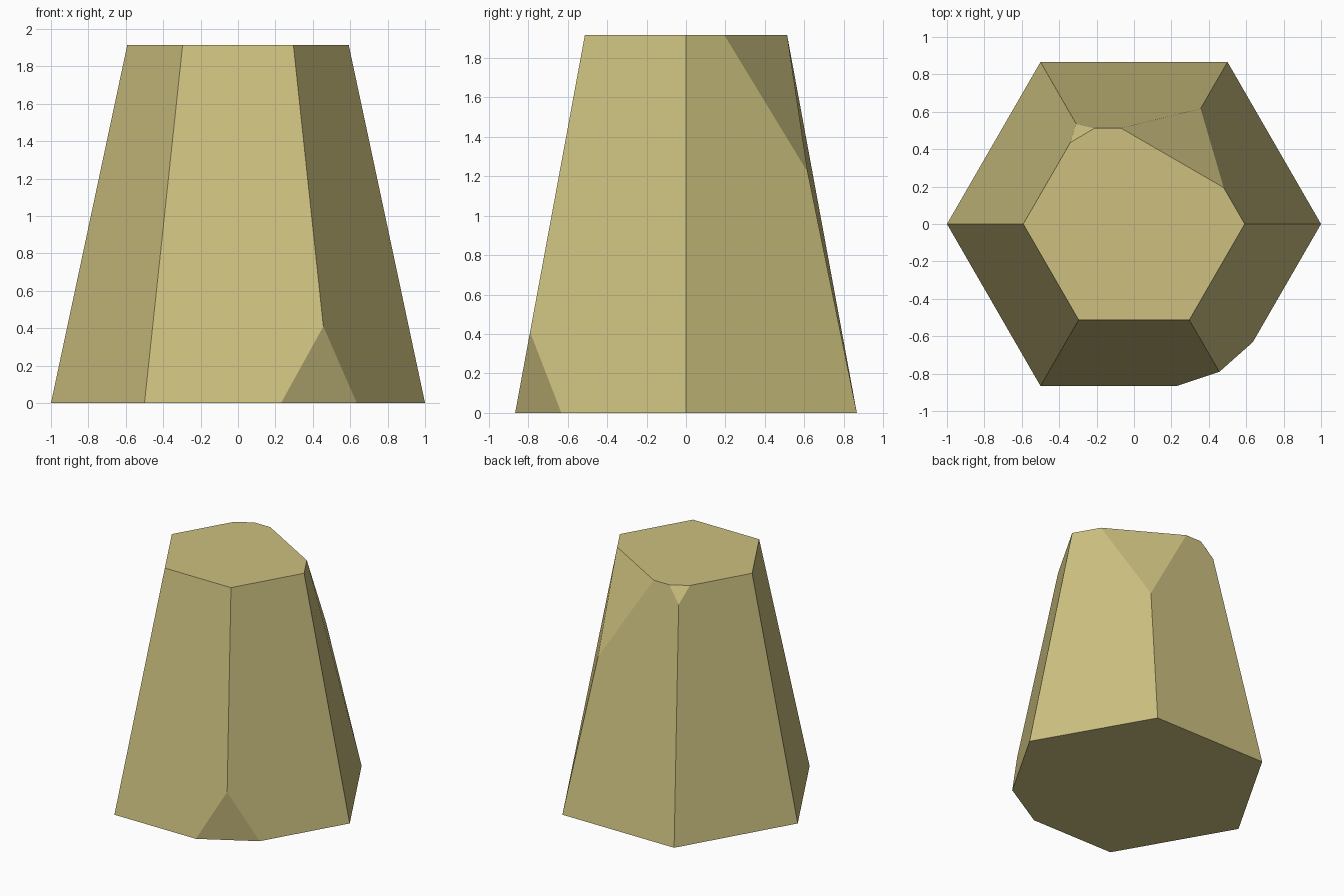
import bpy, bmesh, math
from mathutils import Vector

if "Cube" in bpy.data.objects:
    bpy.data.objects.remove(bpy.data.objects["Cube"])

H, TOP = 1.915, 0.592

mat = bpy.data.materials.new("khaki stone")
mat.diffuse_color = (0.61, 0.53, 0.215, 1)
mat.use_nodes = True
mat.node_tree.nodes["Principled BSDF"].inputs["Base Color"].default_value = mat.diffuse_color

bm = bmesh.new()

# tapered six-sided block with corners on the x axis
def ring(r, z):
    return [bm.verts.new((r * math.cos(i * math.pi / 3), r * math.sin(i * math.pi / 3), z))
            for i in range(6)]

low, high = ring(1, 0), ring(TOP, H)
bm.faces.new(low[::-1])
bm.faces.new(high)
for i in range(6):
    j = (i + 1) % 6
    bm.faces.new((low[i], low[j], high[j], high[i]))

def edge_point(angle, z):
    """Point on a sloping corner edge at height z."""
    r = 1 + (TOP - 1) * z / H
    a = math.radians(angle)
    return Vector((r * math.cos(a), r * math.sin(a), z))

def chip(a, b, c):
    """Slice off the corner outside the plane through three points."""
    a, b, c = Vector(a), Vector(b), Vector(c)
    n = (b - a).cross(c - a).normalized()
    if n.dot(a - Vector((0, 0, H / 2))) < 0:
        n = -n
    geom = bm.verts[:] + bm.edges[:] + bm.faces[:]
    bmesh.ops.bisect_plane(bm, geom=geom, dist=1e-5, plane_co=a, plane_no=n, clear_outer=True)
    bmesh.ops.holes_fill(bm, edges=[e for e in bm.edges if e.is_boundary], sides=0)

# chipped corners: front right foot, back right top, back left top
chip((0.23, -0.866, 0), (0.635, -0.632, 0), edge_point(-60, 0.41))
chip((-0.07, 0.5127, H), (0.479, 0.195, H), edge_point(60, 1.22))
chip((-0.34, 0.436, H), (-0.21, 0.5127, H), edge_point(120, 1.79))

# the big chip's lower tip is dented slightly inward
tip = min(bm.verts, key=lambda v: (v.co - edge_point(60, 1.22)).length)
tip.co.x, tip.co.y = 0.356, 0.617

bmesh.ops.recalc_face_normals(bm, faces=bm.faces[:])
me = bpy.data.meshes.new("chipped_block")
bm.to_mesh(me)
bm.free()
me.materials.append(mat)
bpy.context.collection.objects.link(bpy.data.objects.new("chipped_block", me))
